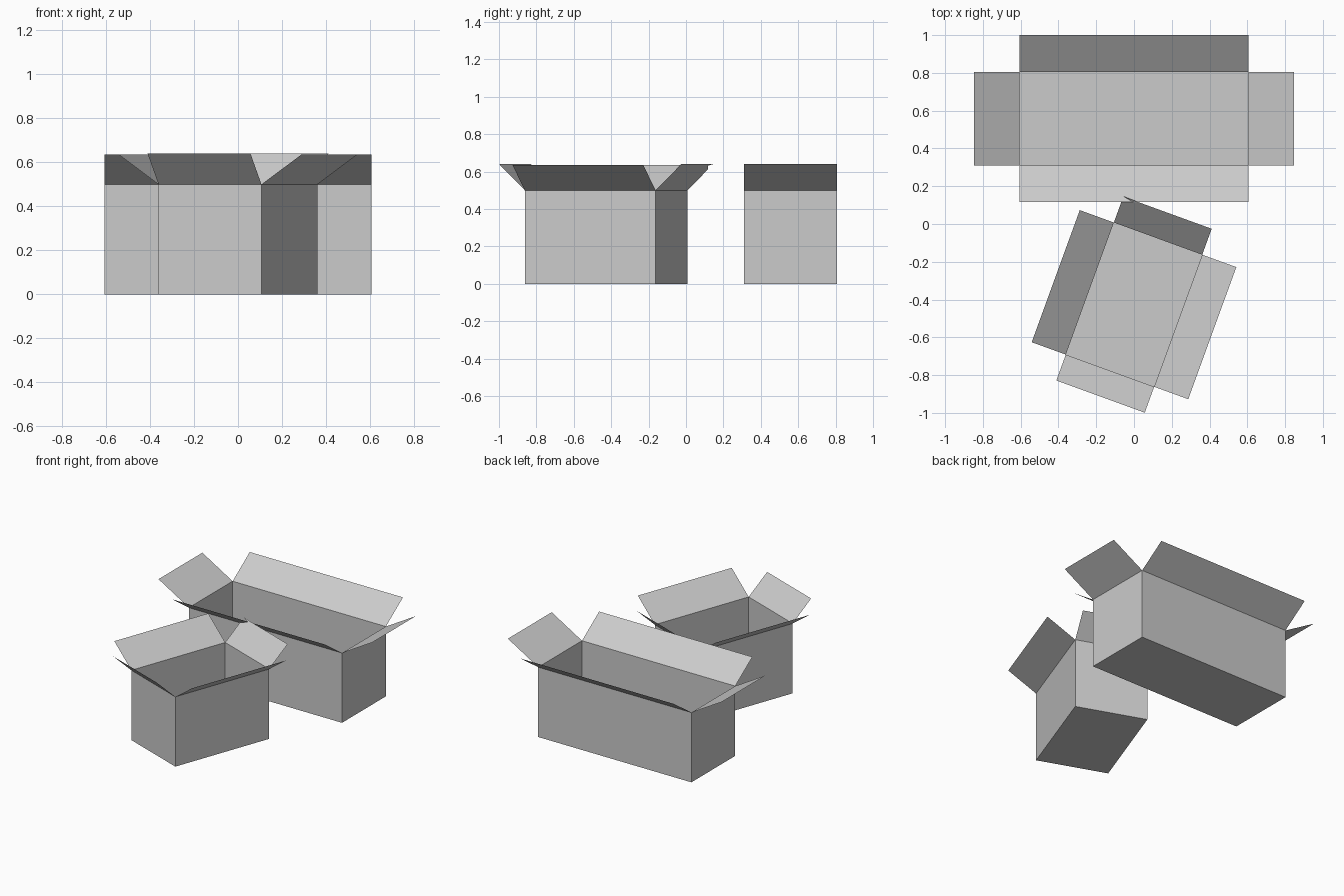
import bpy, bmesh
from math import radians

if "Cube" in bpy.data.objects:
    bpy.data.objects.remove(bpy.data.objects["Cube"])

RIM = 0.5


def make_mesh(name, polys, loc, rot):
    """Paper-thin faces, welded along shared edges."""
    bm = bmesh.new()
    for poly in polys:
        bm.faces.new([bm.verts.new(p) for p in poly])
    bmesh.ops.remove_doubles(bm, verts=bm.verts, dist=1e-5)
    mesh = bpy.data.meshes.new(name)
    bm.to_mesh(mesh)
    bm.free()
    ob = bpy.data.objects.new(name, mesh)
    bpy.context.collection.objects.link(ob)
    ob.location = loc
    ob.rotation_euler.z = rot
    return ob


def open_body(name, hx, hy, loc, rot):
    """Carton body: floor and four walls, no lid."""
    c = [(-hx, -hy), (hx, -hy), (hx, hy), (-hx, hy)]
    polys = [[(x, y, 0) for x, y in reversed(c)]]
    for a, b in zip(c, c[1:] + c[:1]):
        polys.append([(*a, 0), (*b, 0), (*b, RIM), (*a, RIM)])
    make_mesh(name, polys, loc, rot)


def side_flap(name, hx, hy, side, run, rise, loc, rot):
    """Side flap hinged on the left (-1) or right (1) rim."""
    x0, x1, z1 = side * hx, side * (hx + run), RIM + rise
    p = [(x0, -hy, RIM), (x1, -hy, z1), (x1, hy, z1), (x0, hy, RIM)]
    make_mesh(name, [p if side > 0 else p[::-1]], loc, rot)


def end_flap(name, hx, hy, side, run, rise, loc, rot):
    """Flap hinged on the front (-1) or back (1) rim."""
    y0, y1, z1 = side * hy, side * (hy + run), RIM + rise
    p = [(hx, y0, RIM), (hx, y1, z1), (-hx, y1, z1), (-hx, y0, RIM)]
    make_mesh(name, [p if side > 0 else p[::-1]], loc, rot)


# Large carton
place = ((0, 0.558, 0), 0)
hx, hy = 0.607, 0.248
open_body("large_carton_body", hx, hy, *place)
for s, a, b in ((-1, "left", "front"), (1, "right", "back")):
    side_flap(f"large_carton_{a}_flap", hx, hy, s, 0.24, 0.14, *place)
    end_flap(f"large_carton_{b}_flap", hx, hy, s, 0.194, 0.135, *place)

# Small turned carton
place = ((0, -0.427, 0), radians(-20))
hx, hy = 0.249, 0.372
open_body("small_carton_body", hx, hy, *place)
for s, a in ((-1, "left"), (1, "right")):
    side_flap(f"small_carton_{a}_flap", hx, hy, s, 0.192, 0.135, *place)
end_flap("small_carton_front_flap", hx, hy, -1, 0.146, 0.14, *place)

# Back flap with a creased corner
top, zt = hy + 0.146, RIM + 0.14
make_mesh("small_carton_back_flap", [
    [(hx, hy, RIM), (hx, top, zt), (-0.165, top, zt),
     (-hx, hy + 0.117, RIM + 0.112), (-hx, hy, RIM)],
    [(-0.165, top, zt), (-hx, top + 0.002, zt), (-0.18, top - 0.012, zt - 0.01)],
], *place)
